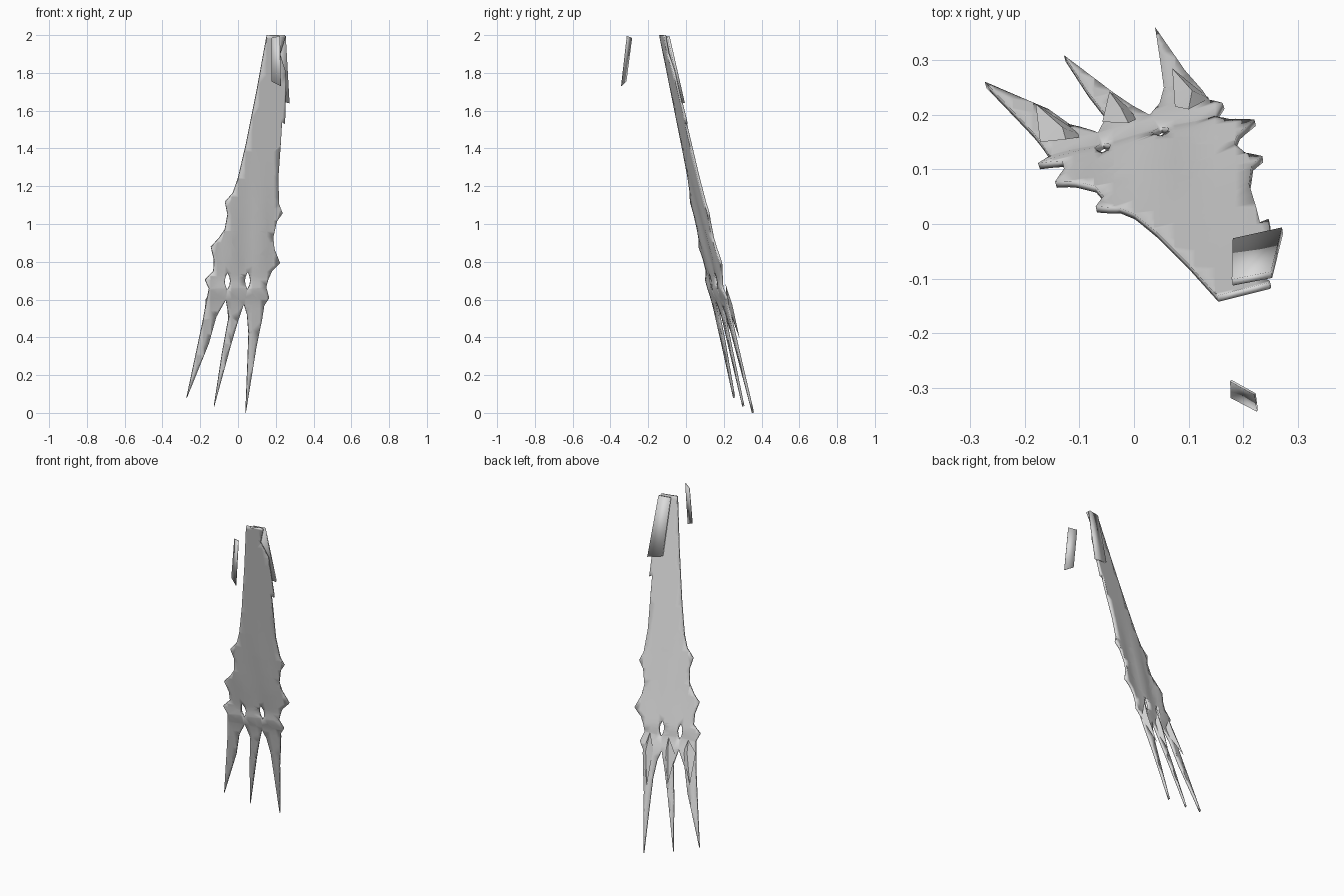
import bpy, bmesh, math
from mathutils import Vector

if "Cube" in bpy.data.objects:
    bpy.data.objects.remove(bpy.data.objects["Cube"])

grey = bpy.data.materials.new("weathered grey")
grey.diffuse_color = (0.7, 0.7, 0.7, 1)
grey.use_nodes = True
grey.node_tree.nodes["Principled BSDF"].inputs["Base Color"].default_value = grey.diffuse_color


def sheet_y(x, z):
    """Depth of the leaning, slightly rippled sheet."""
    lean = [(0.0, 0.345), (0.69, 0.156), (0.88, 0.105), (1.1, 0.049), (2.0, -0.175)]
    for (z0, y0), (z1, y1) in zip(lean, lean[1:]):
        if z <= z1 or z1 == 2.0:
            y = y0 + (y1 - y0) * (z - z0) / (z1 - z0)
            break
    fold = 0.008 * math.exp(-((z - 0.65) / 0.04) ** 2)
    ripple = 0.004 * math.sin(x * 40) * math.exp(-((z - 0.9) / 0.3) ** 2)
    return y + 0.25 * x - fold + ripple


def finish(bm, name, thickness):
    bmesh.ops.recalc_face_normals(bm, faces=bm.faces)
    me = bpy.data.meshes.new(name)
    bm.to_mesh(me)
    bm.free()
    me.materials.append(grey)
    ob = bpy.data.objects.new(name, me)
    bpy.context.collection.objects.link(ob)
    if thickness:
        mod = ob.modifiers.new("thickness", 'SOLIDIFY')
        mod.thickness = thickness
        mod.offset = 0
    bpy.ops.object.select_all(action='DESELECT')
    ob.select_set(True)
    bpy.context.view_layer.objects.active = ob
    bpy.ops.object.shade_smooth_by_angle(angle=math.radians(35))
    return ob


# Tattered sheet outline (x, z): left edge down, three claws, right edge up
outline = [
    (0.153, 2.0), (0.10, 1.71), (0.042, 1.42), (0.0, 1.24), (-0.026, 1.165),
    (-0.069, 1.116), (-0.055, 1.05), (-0.07, 0.97), (-0.105, 0.92),
    (-0.143, 0.878), (-0.127, 0.81), (-0.13, 0.75), (-0.174, 0.704),
    (-0.153, 0.656), (-0.166, 0.593), (-0.185, 0.49),
    (-0.272, 0.08), (-0.155, 0.37), (-0.116, 0.51), (-0.065, 0.60),
    (-0.048, 0.51), (-0.06, 0.45), (-0.085, 0.31),
    (-0.127, 0.035), (-0.037, 0.365), (0.0, 0.49), (0.03, 0.58),
    (0.048, 0.52), (0.056, 0.42), (0.05, 0.25),
    (0.04, 0.0), (0.095, 0.34), (0.127, 0.50), (0.138, 0.57), (0.164, 0.61),
    (0.148, 0.667), (0.16, 0.71), (0.178, 0.75), (0.222, 0.794), (0.192, 0.868),
    (0.185, 0.93), (0.205, 1.015), (0.236, 1.058), (0.217, 1.106),
    (0.212, 1.24), (0.225, 1.42), (0.232, 1.54), (0.248, 1.53), (0.254, 1.8),
    (0.222, 1.9), (0.25, 1.99), (0.248, 2.0)]


def add_loop(bm, pts):
    vs = [bm.verts.new((x, 0, z)) for x, z in pts]
    return [bm.edges.new((vs[i - 1], vs[i])) for i in range(len(vs))]


bm = bmesh.new()
edges = add_loop(bm, outline)
# Two slits above the claws
for cx, cz in ((-0.056, 0.697), (0.05, 0.70)):
    edges += add_loop(bm, [
        (cx + 0.015 * math.sin(a) * abs(math.sin(a)), cz + 0.045 * math.cos(a))
        for a in (math.tau * k / 12 for k in range(12))])
bmesh.ops.triangle_fill(bm, use_beauty=True, edges=edges, normal=(0, -1, 0))


def slice_all(co, no):
    bmesh.ops.bisect_plane(bm, geom=bm.verts[:] + bm.edges[:] + bm.faces[:],
                           plane_co=co, plane_no=no)


# Cut the flat sheet into a grid so that it can bend
for k in range(1, 34):
    slice_all((0, 0, 0.06 * k + 0.003), (0, 0, 1))
for k in range(-6, 7):
    slice_all((0.037 * k + 0.002, 0, 0), (1, 0, 0))
for v in bm.verts:
    v.co.y = sheet_y(v.co.x, v.co.z)
finish(bm, "tattered_sheet", 0.012)


def quad_plate(name, corners, thickness):
    bm = bmesh.new()
    bm.faces.new([bm.verts.new(c) for c in corners])
    finish(bm, name, thickness)


# Plate lying on the back of the upper end, and the loose plate in front
quad_plate("rear_plate", [(0.18, -0.107, 1.995), (0.252, -0.093, 1.995),
                          (0.272, -0.012, 1.64), (0.182, -0.032, 1.66)], 0.012)
quad_plate("loose_plate", [(0.177, -0.287, 1.985), (0.222, -0.312, 1.995),
                           (0.226, -0.342, 1.73), (0.178, -0.317, 1.755)], 0.004)


# Small ridged barbs behind each claw
def barb(name, root, left, right, tip):
    bm = bmesh.new()
    root, left, right, tip = (Vector(p) for p in (root, left, right, tip))
    mid = (left + right) / 2
    v = [bm.verts.new(p) for p in (root, left, tip, right)]
    ridge = bm.verts.new(mid + Vector((0, 0.022, 0.01)))
    hollow = bm.verts.new(mid + Vector((0, 0.004, -0.01)))
    for i in range(4):
        a, b = v[i - 1], v[i]
        bm.faces.new((a, b, ridge))
        bm.faces.new((b, a, hollow))
    finish(bm, name, 0)


barb("barb_left", (-0.125, 0.155, 0.67), (-0.172, 0.15, 0.60),
     (-0.09, 0.16, 0.58), (-0.18, 0.22, 0.43))
barb("barb_middle", (-0.01, 0.185, 0.67), (-0.058, 0.187, 0.57),
     (0.01, 0.195, 0.54), (-0.045, 0.243, 0.41))
barb("barb_right", (0.10, 0.21, 0.68), (0.075, 0.215, 0.58),
     (0.138, 0.23, 0.55), (0.07, 0.285, 0.39))
